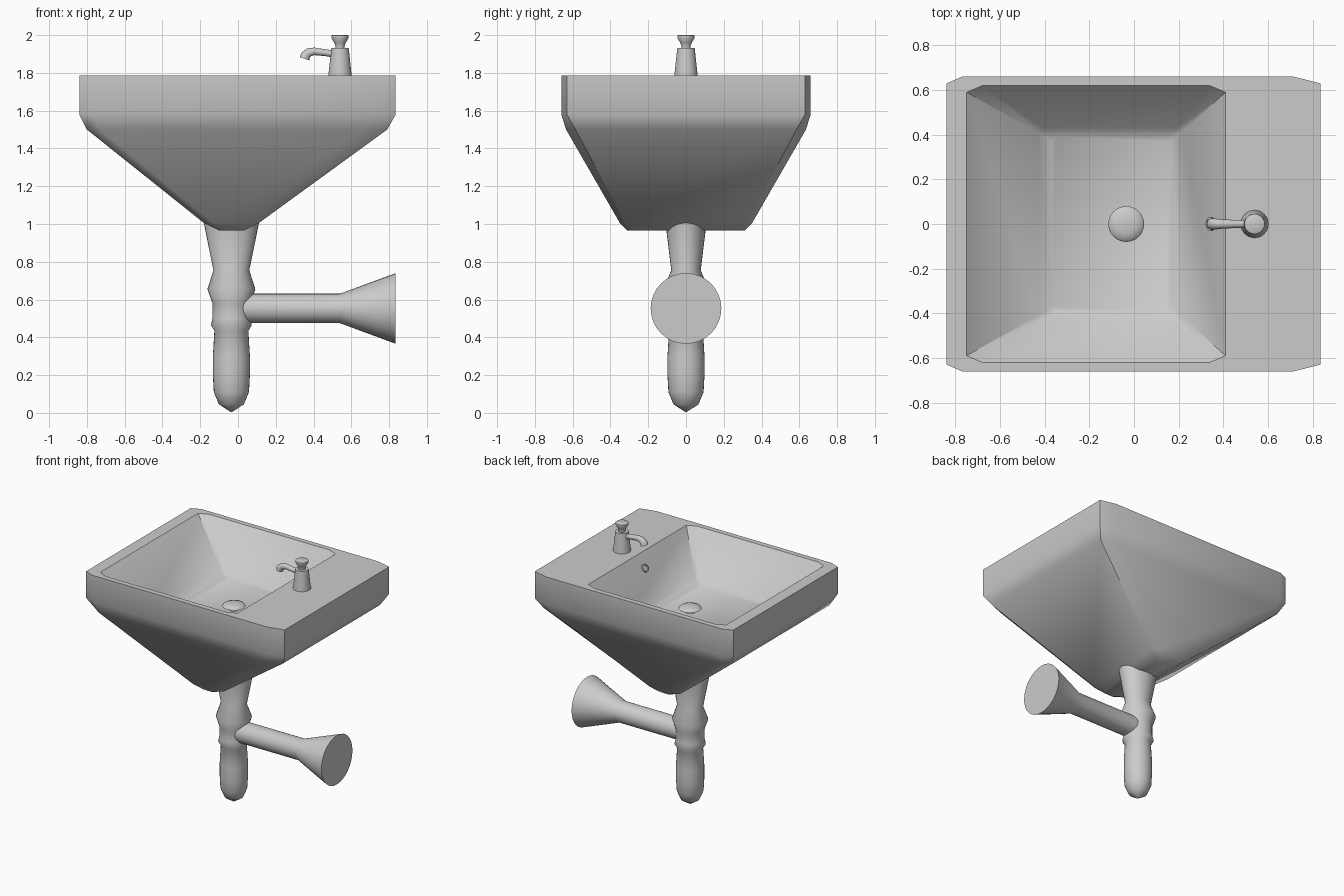
import bpy, bmesh, math
from mathutils import Vector

if "Cube" in bpy.data.objects:
    bpy.data.objects.remove(bpy.data.objects["Cube"])


def finish(name, bm, angle=40):
    bmesh.ops.recalc_face_normals(bm, faces=bm.faces)
    mesh = bpy.data.meshes.new(name)
    bm.to_mesh(mesh)
    bm.free()
    obj = bpy.data.objects.new(name, mesh)
    bpy.context.collection.objects.link(obj)
    bpy.ops.object.select_all(action='DESELECT')
    obj.select_set(True)
    bpy.context.view_layer.objects.active = obj
    bpy.ops.object.shade_smooth_by_angle(angle=math.radians(angle))
    return obj


def loft(name, rings, angle=40):
    """Skin a list of equal-length point rings and cap both ends."""
    bm = bmesh.new()
    loops = [[bm.verts.new(p) for p in ring] for ring in rings]
    n = len(loops[0])
    for a, b in zip(loops, loops[1:]):
        for i in range(n):
            j = (i + 1) % n
            bm.faces.new((a[i], a[j], b[j], b[i]))
    bm.faces.new(loops[0])
    bm.faces.new(loops[-1])
    return finish(name, bm, angle)


def chamfered(x0, x1, y, z, cl, cr, cy):
    """Rectangle with cut corners: cl/cr are the cuts along x, cy along y."""
    return [(x0 + cl, -y, z), (x1 - cr, -y, z), (x1, -y + cy, z), (x1, y - cy, z),
            (x1 - cr, y, z), (x0 + cl, y, z), (x0, y - cy, z), (x0, -y + cy, z)]


def circle(center, axis, rx, ry=None, n=32):
    ry = rx if ry is None else ry
    axis = Vector(axis).normalized()
    side = Vector((0, 1, 0))
    other = side.cross(axis)
    return [Vector(center) + other * rx * math.cos(t) + side * ry * math.sin(t)
            for t in (2 * math.pi * i / n for i in range(n))]


def lathe(name, x, profile, angle=40):
    """Vertical turned part; profile rows are (z, x radius[, y radius])."""
    return loft(name, [circle((x, 0, p[0]), (0, 0, 1), *p[1:]) for p in profile], angle)


# Basin: outside from the bottom up, over the rim, then down the bowl
loft("basin", [
    chamfered(-0.10, 0.03, 0.31, 0.965, 0.03, 0.03, 0.03),
    chamfered(-0.18, 0.11, 0.35, 1.005, 0.05, 0.05, 0.03),
    chamfered(-0.80, 0.79, 0.635, 1.50, 0.07, 0.13, 0.05),
    chamfered(-0.84, 0.835, 0.66, 1.58, 0.07, 0.12, 0.03),
    chamfered(-0.84, 0.835, 0.66, 1.785, 0.07, 0.12, 0.03),
    chamfered(-0.75, 0.41, 0.62, 1.785, 0.07, 0.07, 0.03),
    chamfered(-0.43, 0.21, 0.43, 1.505, 0.02, 0.02, 0.02),
    chamfered(-0.37, 0.165, 0.39, 1.47, 0.02, 0.02, 0.02),
], 38)

# Drain plug with stem
lathe("drain_plug", -0.035, [
    (1.44, 0.045), (1.465, 0.04), (1.475, 0.03), (1.485, 0.055), (1.497, 0.08),
    (1.507, 0.072), (1.515, 0.045), (1.519, 0.012)], 60)

# Overflow hole cover on the wall under the tap
normal = Vector((-0.28, 0, 0.20)).normalized()
spot = Vector((0.345, 0, 1.70))
loft("overflow", [circle(spot + normal * d, normal, r, n=20)
                  for d, r in ((-0.02, 0.03), (0.008, 0.03), (0.008, 0.022), (0.002, 0.02))])

# Tap body and knob
lathe("tap_body", 0.54, [(1.77, 0.063), (1.785, 0.062), (1.932, 0.046)])
lathe("tap_knob", 0.54, [
    (1.92, 0.024), (1.945, 0.025), (1.96, 0.031), (1.985, 0.046), (1.997, 0.045), (2.0, 0.04)])

# Tap spout, bending down at its end
path = [(0.54, 1.895), (0.46, 1.907), (0.405, 1.914), (0.375, 1.908),
        (0.358, 1.893), (0.352, 1.875)]
radii = [0.018, 0.018, 0.02, 0.023, 0.026, 0.027]
rings = []
for i, (x, z) in enumerate(path):
    a, b = path[max(i - 1, 0)], path[min(i + 1, len(path) - 1)]
    rings.append(circle((x, 0, z), (b[0] - a[0], 0, b[1] - a[1]), radii[i], n=16))
loft("tap_spout", rings)

# Drain trap under the basin: oval at the top, round below
lathe("drain_trap", -0.035, [
    (0.005, 0.004), (0.045, 0.066), (0.11, 0.093), (0.20, 0.098), (0.30, 0.098),
    (0.435, 0.09), (0.465, 0.108), (0.50, 0.1), (0.58, 0.1), (0.655, 0.127, 0.12),
    (0.755, 0.095, 0.078), (1.0, 0.145, 0.108), (1.03, 0.145, 0.11)], 50)

# Waste pipe with flared wall flange
loft("waste_pipe", [circle((x, 0, 0.553), (1, 0, 0), r)
                    for x, r in ((-0.03, 0.078), (0.54, 0.078), (0.835, 0.187))])
